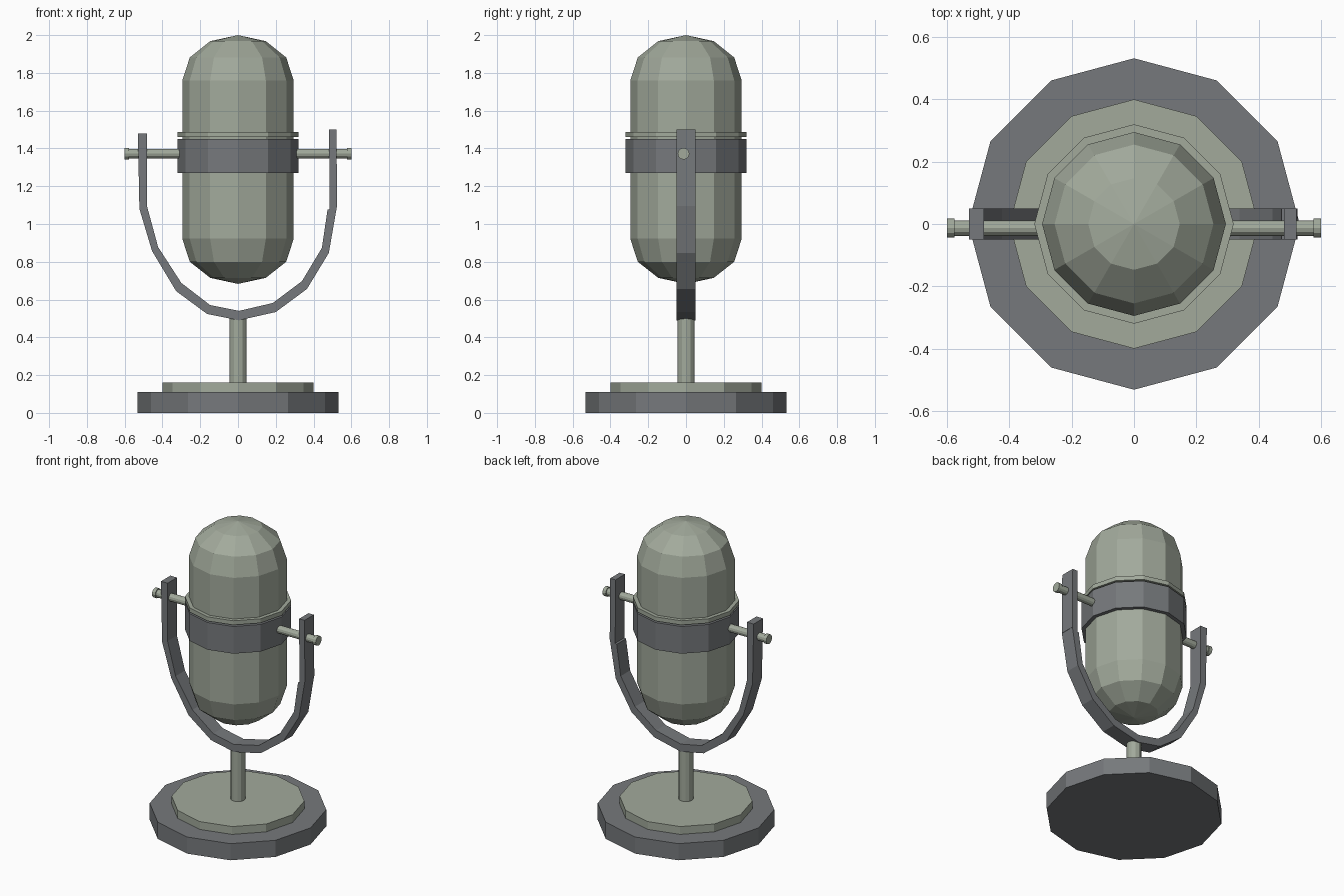
import bpy, bmesh, math
from mathutils import Matrix, Vector

if "Cube" in bpy.data.objects:
    bpy.data.objects.remove(bpy.data.objects["Cube"])


def material(name, color):
    m = bpy.data.materials.new(name)
    m.diffuse_color = color
    m.use_nodes = True
    m.node_tree.nodes["Principled BSDF"].inputs["Base Color"].default_value = m.diffuse_color
    return m


SAGE = material("sage_metal", (0.36, 0.40, 0.33, 1))
DARK = material("dark_metal", (0.18, 0.19, 0.20, 1))


def finish(bm, name, mat):
    bmesh.ops.remove_doubles(bm, verts=bm.verts, dist=1e-5)
    bmesh.ops.recalc_face_normals(bm, faces=bm.faces)
    me = bpy.data.meshes.new(name)
    bm.to_mesh(me)
    bm.free()
    me.materials.append(mat)
    ob = bpy.data.objects.new(name, me)
    bpy.context.collection.objects.link(ob)
    return ob


def lathe(name, profile, mat, sides=12, matrix=Matrix()):
    """Spin an (r, z) profile round z."""
    bm = bmesh.new()
    vs = [bm.verts.new((r, 0, z)) for r, z in profile]
    es = [bm.edges.new(p) for p in zip(vs, vs[1:])]
    bmesh.ops.spin(bm, geom=vs + es, axis=(0, 0, 1), cent=(0, 0, 0),
                   angle=2 * math.pi, steps=sides, use_duplicate=False)
    bm.transform(matrix)
    return finish(bm, name, mat)


def disc(name, r, z0, z1, mat, **kw):
    return lathe(name, [(0, z0), (r, z0), (r, z1), (0, z1)], mat, **kw)


def ring(name, r0, r1, z0, z1, mat):
    return lathe(name, [(r0, z0), (r1, z0), (r1, z1), (r0, z1), (r0, z0)], mat)


def strip(name, outer, inner, half, mat):
    """Flat bar following paired outer and inner (x, z) points."""
    bm = bmesh.new()
    rows = [[bm.verts.new((p[0], y, p[1])) for p, y in
             ((o, -half), (i, -half), (i, half), (o, half))]
            for o, i in zip(outer, inner)]
    for a, b in zip(rows, rows[1:]):
        for k in range(4):
            n = (k + 1) % 4
            bm.faces.new((a[k], a[n], b[n], b[k]))
    bm.faces.new(rows[0])
    bm.faces.new(rows[-1])
    return finish(bm, name, mat)


# stepped base and post
disc("base", 0.532, 0, 0.11, DARK)
disc("base_plate", 0.40, 0.11, 0.162, SAGE)
disc("post", 0.045, 0.15, 0.51, SAGE)

# capsule body
lathe("capsule_body", [(0, 0.683), (0.147, 0.715), (0.255, 0.80), (0.295, 0.922),
                       (0.295, 1.76), (0.255, 1.882), (0.147, 1.968), (0, 2.0)], SAGE)

# collar around the body
ring("collar", 0.285, 0.32, 1.27, 1.45, DARK)
ring("collar_trim", 0.285, 0.32, 1.46, 1.488, SAGE)

# yoke bow with left arm, then the straight right arm
outer = [(-.53, 1.478), (-.522, 1.08), (-.455, .857), (-.328, .645), (-.164, .524),
         (.005, .49), (.20, .534), (.365, .656), (.481, .847), (.524, 1.095)]
inner = [(-.482, 1.478), (-.482, 1.095), (-.423, .878), (-.30, .688), (-.148, .571),
         (.005, .54), (.185, .582), (.339, .698), (.444, .873), (.474, 1.075)]
strip("yoke", outer, inner, 0.049, DARK)
strip("yoke_right_arm", [(.525, 1.095), (.521, 1.5)], [(.485, 1.075), (.482, 1.5)], 0.049, DARK)

# pivot screws on both sides
for side, s in (("left", -1), ("right", 1)):
    turn = Matrix.Translation(Vector((0, -0.013, 1.372))) @ Matrix.Rotation(s * math.pi / 2, 4, 'Y')
    disc(side + "_pivot_rod", 0.025, 0.27, 0.58, SAGE, matrix=turn)
    disc(side + "_pivot_knob", 0.031, 0.576, 0.60, SAGE, matrix=turn)
